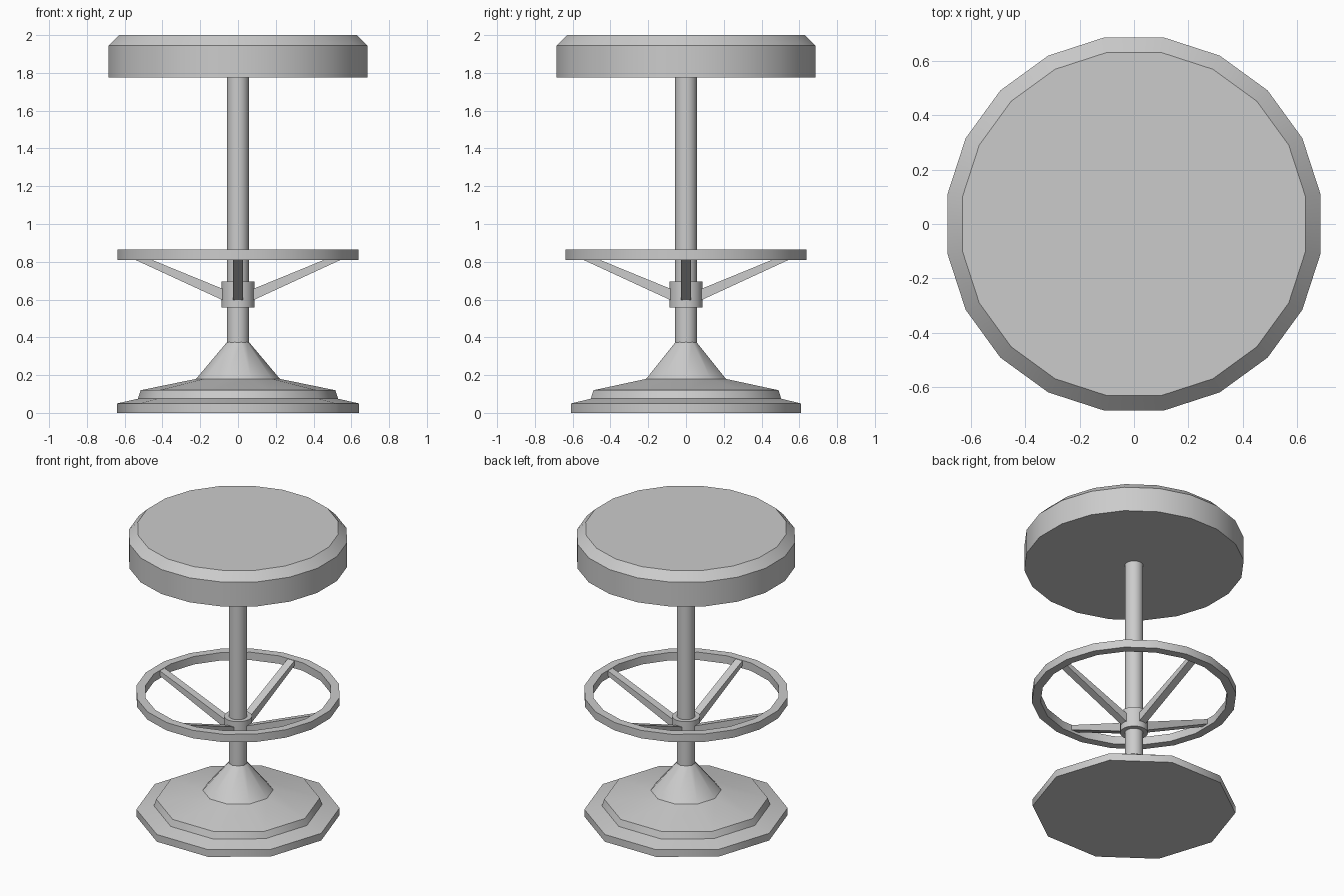
import bpy, math

cube = bpy.data.objects.get("Cube")
if cube:
    bpy.data.objects.remove(cube, do_unlink=True)

grey = bpy.data.materials.new("plain_grey")
grey.use_nodes = True
grey.diffuse_color = (0.6, 0.6, 0.6, 1)
grey.node_tree.nodes["Principled BSDF"].inputs["Base Color"].default_value = (0.6, 0.6, 0.6, 1)


def make(name, verts, faces):
    mesh = bpy.data.meshes.new(name)
    mesh.from_pydata(verts, [], faces)
    mesh.materials.append(grey)
    obj = bpy.data.objects.new(name, mesh)
    bpy.context.collection.objects.link(obj)
    bpy.ops.object.select_all(action="DESELECT")
    obj.select_set(True)
    bpy.context.view_layer.objects.active = obj
    bpy.ops.object.shade_smooth_by_angle(angle=math.radians(37))
    return obj


def lathe(name, profile, sides, turn=0.0, closed=False):
    """Spin a (radius, height) profile, listed bottom to top, about z."""
    verts = []
    for r, z in profile:
        for i in range(sides):
            a = turn + math.tau * i / sides
            verts.append((r * math.cos(a), r * math.sin(a), z))
    n = len(profile)
    faces = []
    for k in range(n if closed else n - 1):
        lo, hi = k * sides, (k + 1) % n * sides
        for i in range(sides):
            j = (i + 1) % sides
            faces.append((lo + i, lo + j, hi + j, hi + i))
    if not closed:
        faces.append(tuple(reversed(range(sides))))
        faces.append(tuple(range((n - 1) * sides, n * sides)))
    return make(name, verts, faces)


half_step = math.pi / 20

# Stepped ten-sided base with a cone rising to the pole
lathe("base", [(0.64, 0), (0.64, 0.05), (0.53, 0.075), (0.515, 0.12),
               (0.222, 0.18), (0.058, 0.375)], 10)

# Pole and the collar that carries the spokes
lathe("pole", [(0.058, 0.36), (0.058, 1.79)], 20, half_step)
lathe("collar", [(0.088, 0.557), (0.088, 0.695)], 20, half_step)

# Round seat with a bevelled top edge
lathe("seat", [(0.694, 1.775), (0.694, 1.945), (0.638, 2.0)], 20, half_step)

# Foot ring with a rectangular section
lathe("foot_ring", [(0.646, 0.81), (0.646, 0.865), (0.59, 0.865), (0.59, 0.81)],
      20, half_step, closed=True)

# Four sloping spokes
side_profile = [(0.06, 0.587), (0.6, 0.836), (0.585, 0.863), (0.06, 0.648)]
for name, turn in (("left", 0), ("back", 1), ("right", 2), ("front", 3)):
    verts = [(x, y, z) for y in (-0.026, 0.026) for x, z in side_profile]
    faces = [(0, 1, 2, 3), (7, 6, 5, 4)]
    faces += [(i, i + 4, (i + 1) % 4 + 4, (i + 1) % 4) for i in range(4)]
    spoke = make(name + "_spoke", verts, faces)
    spoke.rotation_euler.z = turn * math.pi / 2
